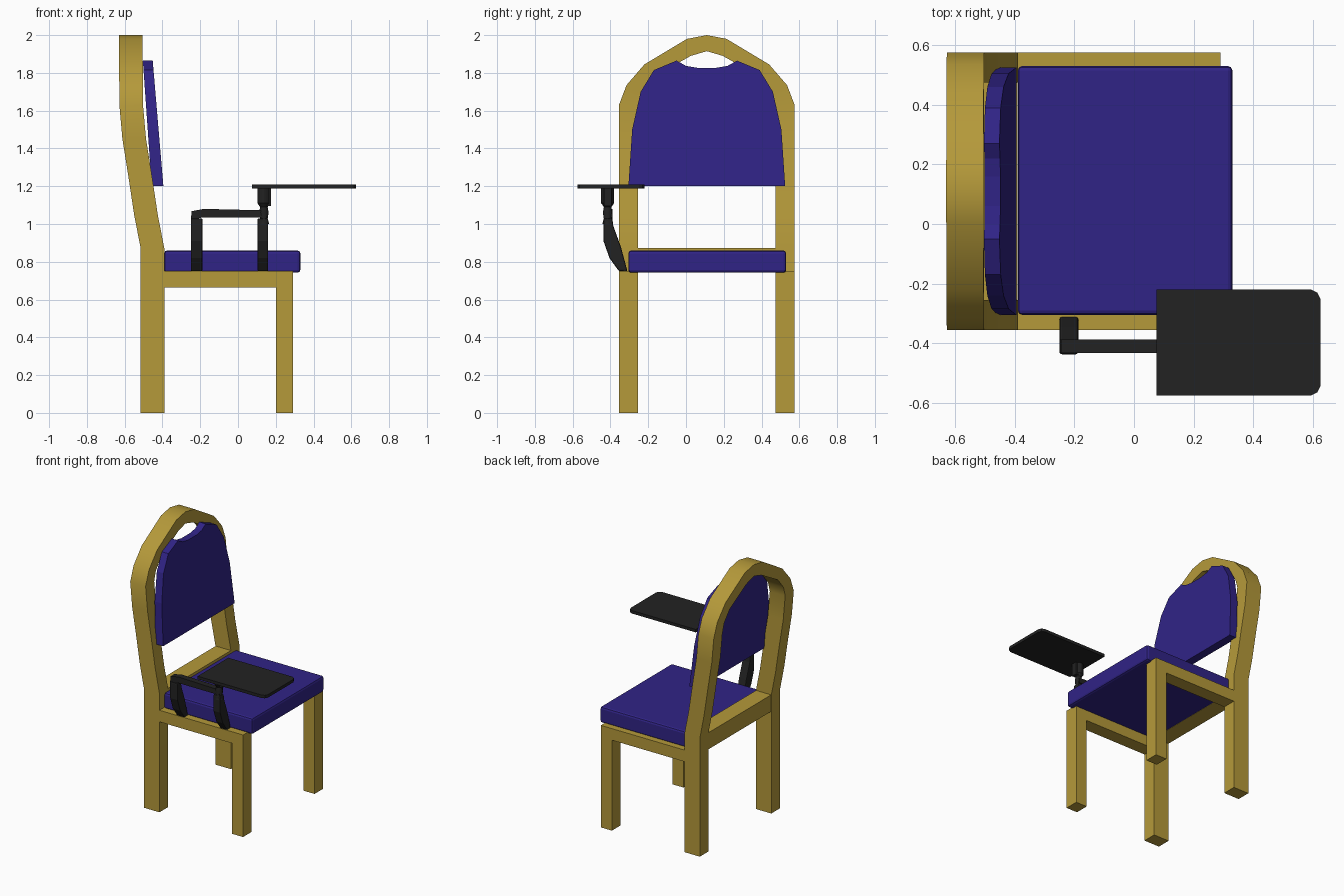
import bpy, bmesh, math

cube = bpy.data.objects.get("Cube")
if cube:
    bpy.data.objects.remove(cube, do_unlink=True)

MID = 0.11  # centre line of the chair across y


def material(name, rgb):
    m = bpy.data.materials.new(name)
    m.use_nodes = True
    m.diffuse_color = (*rgb, 1)
    m.node_tree.nodes["Principled BSDF"].inputs["Base Color"].default_value = (*rgb, 1)
    return m


WOOD = material("golden wood", (0.46, 0.32, 0.042))
BLUE = material("blue upholstery", (0.03, 0.017, 0.24))
BLACK = material("black plastic", (0.016, 0.016, 0.016))


def finish(name, bm, mat, bevel=0, smooth=False):
    bmesh.ops.recalc_face_normals(bm, faces=bm.faces)
    me = bpy.data.meshes.new(name)
    bm.to_mesh(me)
    bm.free()
    me.materials.append(mat)
    if smooth:
        me.shade_smooth()
        me.set_sharp_from_angle(angle=math.radians(30))
    ob = bpy.data.objects.new(name, me)
    bpy.context.collection.objects.link(ob)
    if bevel:
        mod = ob.modifiers.new("bevel", "BEVEL")
        mod.width, mod.segments = bevel, 2
    return ob


def box(name, x, y, z, mat, bevel=0):
    bm = bmesh.new()
    bmesh.ops.create_cube(bm, size=1)
    for v in bm.verts:
        v.co = [r[0] + (c + 0.5) * (r[1] - r[0]) for c, r in zip(v.co, (x, y, z))]
    return finish(name, bm, mat, bevel)


def slab(name, outline, back, front, mat, bevel=0):
    """Extrude a (y, z) outline along x; back and front give x at height z."""
    bm = bmesh.new()
    a = [bm.verts.new((back(z), y, z)) for y, z in outline]
    b = [bm.verts.new((front(z), y, z)) for y, z in outline]
    bm.faces.new(a)
    bm.faces.new(b)
    for i in range(len(a)):
        j = (i + 1) % len(a)
        bm.faces.new((a[i], a[j], b[j], b[i]))
    return finish(name, bm, mat, bevel)


def lerp_path(path, z):
    for (z0, x0), (z1, x1) in zip(path, path[1:]):
        if z <= z1:
            return x0 + (x1 - x0) * (z - z0) / (z1 - z0)
    return path[-1][1]


# Arched back frame with rear legs: sections of outer and inner (half width, z)
LEAN = [(0, -0.515), (0.87, -0.515), (1.05, -0.55), (1.25, -0.58),
        (1.45, -0.612), (1.63, -0.628), (2, -0.63)]
half = [((0.465, z), (0.365, z)) for z, _ in LEAN[:-1]]
half += [((0.425, 1.735), (0.345, 1.70)), ((0.33, 1.845), (0.28, 1.78)),
         ((0.105, 1.98), (0.085, 1.89))]
sections = [[(-w, z) for w, z in s] for s in half]
sections.append([(0, 2.0), (0, 1.915)])
sections += [list(s) for s in reversed(half)]
bm = bmesh.new()
rings = []
for outer, inner in sections:
    ring = []
    for (w, z), dx in ((outer, 0), (outer, 0.125), (inner, 0.125), (inner, 0)):
        ring.append(bm.verts.new((lerp_path(LEAN, z) + dx, MID + w, z)))
    rings.append(ring)
for r, s in zip(rings, rings[1:]):
    for i in range(4):
        j = (i + 1) % 4
        bm.faces.new((r[i], r[j], s[j], s[i]))
bm.faces.new(rings[0])
bm.faces.new(rings[-1])
finish("back_frame", bm, WOOD, smooth=True)

# Front legs, side rails and rear rail
for side, y in (("right", (-0.355, -0.255)), ("left", (0.475, 0.575))):
    box(side + "_front_leg", (0.2, 0.29), y, (0, 0.75), WOOD)
    box(side + "_side_rail", (-0.39, 0.2), y, (0.665, 0.75), WOOD)
box("rear_rail", (-0.514, -0.391), (-0.255, 0.475), (0.75, 0.872), WOOD)

# Seat cushion
box("seat", (-0.39, 0.33), (-0.305, 0.53), (0.742, 0.86), BLUE, 0.015)

# Back pad with a scooped hand hold at the top
pad = [(0.415, 1.2), (0.395, 1.5), (0.35, 1.7), (0.28, 1.815), (0.16, 1.865),
       (0.11, 1.837), (0.05, 1.827)]
outline = [(MID - w, z) for w, z in pad] + [(MID + w, z) for w, z in reversed(pad)]
slab("back_pad", outline,
     lambda z: -0.457 - 0.07 * (z - 1.2),
     lambda z: -0.395 - 0.085 * (z - 1.2), BLUE)

# Writing tablet with clipped front corners
bm = bmesh.new()
c = 0.03
pts = [(0.075, -0.575)]
pts += [(0.625 - c, -0.575), (0.625 - c / 3, -0.575 + c / 3), (0.625, -0.575 + c)]
pts += [(0.625, -0.22 - c), (0.625 - c / 3, -0.22 - c / 3), (0.625 - c, -0.22)]
pts += [(0.075, -0.22)]
face = bm.faces.new([bm.verts.new((x, y, 1.187)) for x, y in pts])
top = bmesh.ops.extrude_face_region(bm, geom=[face])["geom"]
bmesh.ops.translate(bm, vec=(0, 0, 0.022),
                    verts=[v for v in top if isinstance(v, bmesh.types.BMVert)])
finish("writing_tablet", bm, BLACK)

# Curved supports rising from the side rail
support = [(-0.31, 0.75), (-0.345, 0.88), (-0.385, 0.99), (-0.39, 1.03),
           (-0.437, 1.03), (-0.437, 0.91), (-0.405, 0.82), (-0.355, 0.75)]
for name, x0, x1 in (("rear_support", -0.25, -0.187), ("front_support", 0.103, 0.16)):
    slab(name, support, lambda z: x0, lambda z: x1, BLACK, 0.008)

# Horizontal bar with a clipped rear end
bm = bmesh.new()
bar = [(-0.25, 1.02), (-0.245, 1.068), (-0.18, 1.08), (0.15, 1.072), (0.15, 1.035),
       (-0.187, 1.035)]
sides = [[bm.verts.new((x, y, z)) for x, z in bar] for y in (-0.432, -0.388)]
for s in sides:
    bm.faces.new(s)
for i in range(len(bar)):
    j = (i + 1) % len(bar)
    bm.faces.new((sides[0][i], sides[0][j], sides[1][j], sides[1][i]))
finish("support_bar", bm, BLACK)

# Turned swivel post under the tablet
bm = bmesh.new()
profile = [(1.0, 0.028), (1.03, 0.02), (1.06, 0.025), (1.09, 0.02), (1.11, 0.034), (1.19, 0.034)]
rings = [[bm.verts.new((0.137 + r * math.cos(a), -0.415 + r * math.sin(a), z))
          for a in (math.tau * i / 12 for i in range(12))] for z, r in profile]
for r, s in zip(rings, rings[1:]):
    for i in range(12):
        j = (i + 1) % 12
        bm.faces.new((r[i], r[j], s[j], s[i]))
bm.faces.new(rings[0])
bm.faces.new(rings[-1])
finish("swivel_post", bm, BLACK, smooth=True)
box("swivel_lock", (0.137, 0.175), (-0.435, -0.395), (1.095, 1.19), BLACK)
